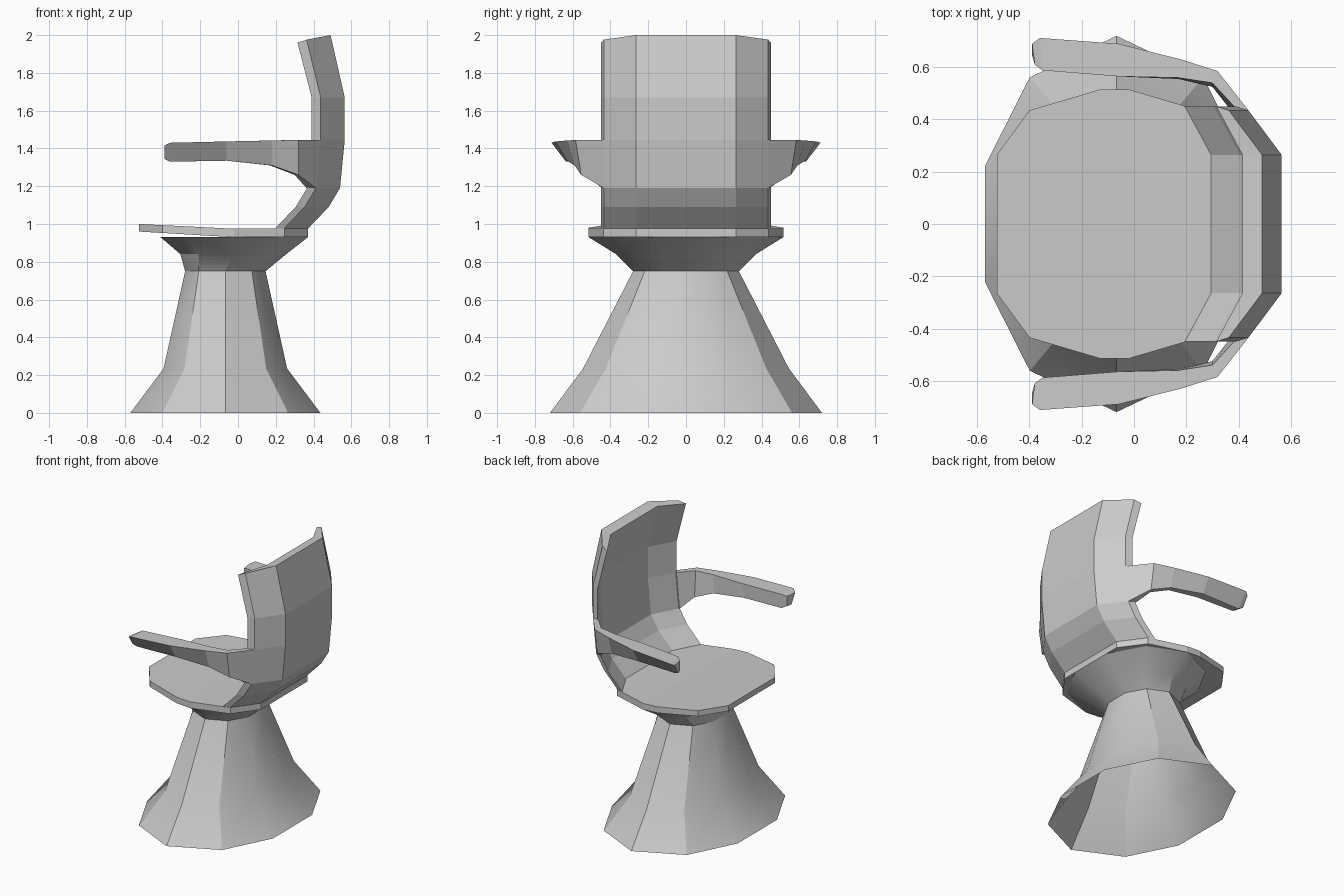
import bpy, bmesh

if "Cube" in bpy.data.objects:
    bpy.data.objects.remove(bpy.data.objects["Cube"])


def loft(name, rings, caps=True, mirror=False):
    """Skin a list of equal-length closed rings; caps are strips of quads."""
    bm = bmesh.new()
    vs = [[bm.verts.new(p) for p in ring] for ring in rings]
    n = len(vs[0])
    for a, b in zip(vs, vs[1:]):
        for i in range(n):
            j = (i + 1) % n
            bm.faces.new((a[i], a[j], b[j], b[i]))
    if caps:
        for r in (vs[0], vs[-1]):
            for i in range(n // 2 - 1):
                bm.faces.new((r[i], r[i + 1], r[n - 2 - i], r[n - 1 - i]))
    bmesh.ops.recalc_face_normals(bm, faces=bm.faces)
    mesh = bpy.data.meshes.new(name)
    bm.to_mesh(mesh)
    bm.free()
    ob = bpy.data.objects.new(name, mesh)
    bpy.context.collection.objects.link(ob)
    if mirror:
        m = ob.modifiers.new("Mirror", 'MIRROR')
        m.use_axis = (False, True, False)
    return ob


# Pedestal: hollow ten-sided oval shell, open underneath
def decagon(cx, z, sx, sy):
    quarter = [(1, .31), (.66, .78), (0, 1)]
    half = quarter + [(-x, y) for x, y in reversed(quarter[:2])]
    full = half + [(x, -y) for x, y in reversed(half)]
    return [(cx + x * sx, y * sy, z) for x, y in full]


pedestal = loft("pedestal", [decagon(*r) for r in (
    (-.067, 0, .503, .72), (-.067, .235, .327, .545), (-.067, .75, .213, .28))], caps=False)

# Flared support under the seat
support = loft("seat_support", [decagon(*r) for r in (
    (-.067, .75, .213, .28), (-.025, .84, .28, .37), (-.02, .93, .39, .515))], caps=False)

for ob in (pedestal, support):
    bpy.ops.object.select_all(action='DESELECT')
    ob.select_set(True)
    bpy.context.view_layer.objects.active = ob
    bpy.ops.object.shade_smooth_by_angle(angle=0.5)


# Seat: slab rising slightly toward its front edge
def seat_ring(x, w):
    t = max(0, (-.02 - x) / .505)
    top, low = .975 + .025 * t, .93 + .03 * t
    return [(x, -w, low), (x, w, low), (x, w, top), (x, -w, top)]


loft("seat", [seat_ring(*s) for s in (
    (-.525, .265), (-.40, .435), (-.13, .515), (-.02, .515), (.245, .437), (.37, .265))])


# Backrest: three-panel wrapped shell lofted upward
def back_ring(z, x, drop=0):
    outer = [(x - .127, .435, z - .6 * drop), (x, .265, z)]
    inner = [(x - .175, .45, z - drop), (x - .075, .265, z - .4 * drop)]

    def wrap(pts):
        return pts + [(px, -py, pz) for px, py, pz in reversed(pts)]
    return wrap(outer) + wrap(inner)[::-1]


loft("backrest", [back_ring(*s) for s in (
    (.975, .37), (1.09, .48), (1.19, .54), (1.445, .565), (1.67, .565), (2.0, .49, .04))])

# Armrests: x and y of the outer and inner top edges, top z,
# y of the outer and inner bottom edges, bottom z
arm = [
    (-.39, .69, -.38, .61, 1.415, .645, .61, 1.345),
    (-.36, .712, -.35, .588, 1.43, .635, .59, 1.33),
    (-.06, .69, -.06, .565, 1.437, .63, .57, 1.335),
    (.18, .63, .17, .56, 1.442, .59, .555, 1.31),
    (.32, .585, .30, .54, 1.445, .555, .525, 1.26),
    (.438, .435, .388, .445, 1.445, .435, .445, 1.19),
]
loft("armrests", [[(xo, yo, zt), (xi, yi, zt), (xi - d, bi, zb), (xo - d, bo, zb)]
                  for (xo, yo, xi, yi, zt, bo, bi, zb), d in zip(arm, (0, 0, 0, 0, 0, .025))],
     mirror=True)
